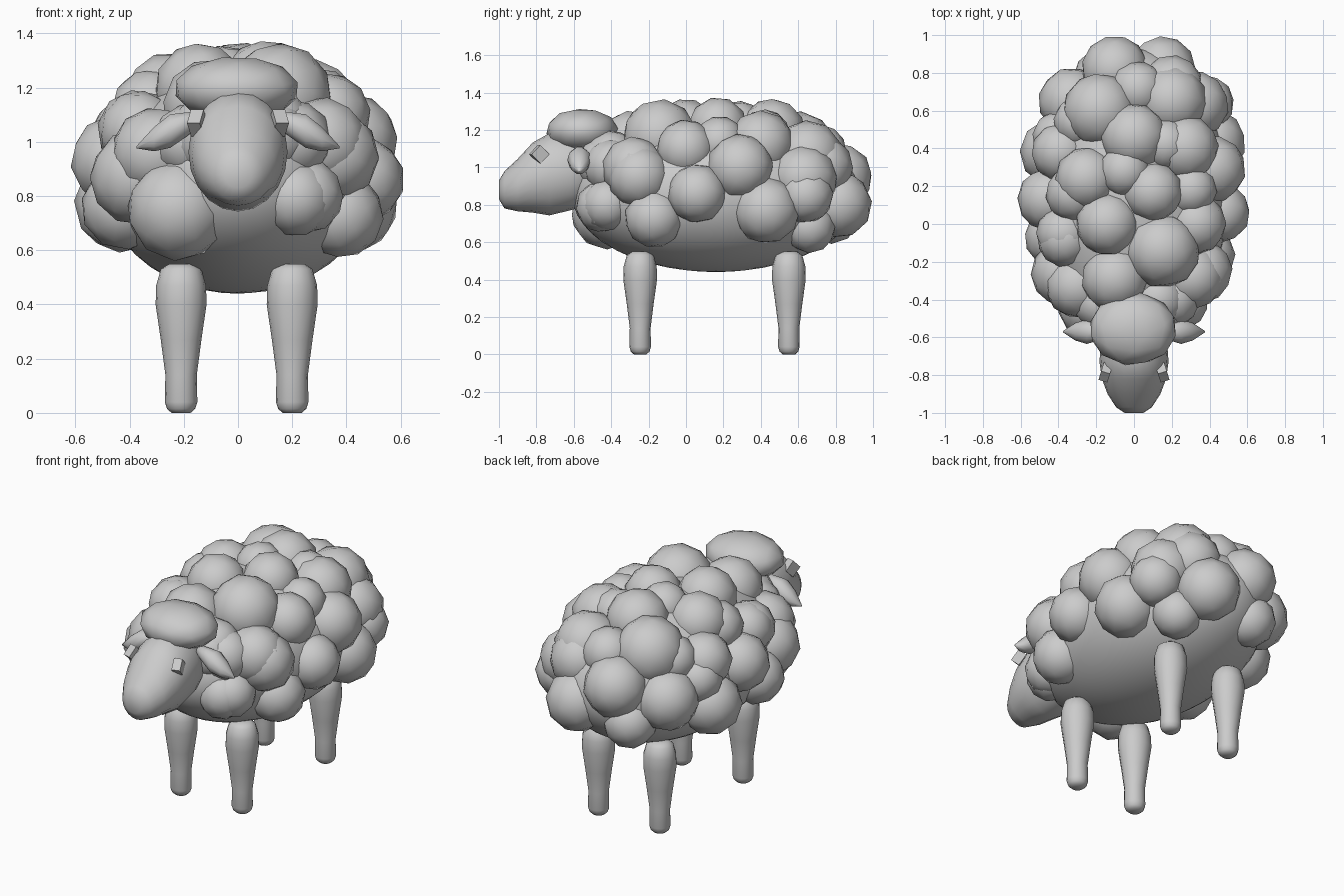
import bpy, bmesh, math, random
from mathutils import Vector, Euler, Matrix

random.seed(4)
cube = bpy.data.objects.get("Cube")
if cube:
    bpy.data.objects.remove(cube, do_unlink=True)

wool_grey = bpy.data.materials.new("wool grey")
wool_grey.use_nodes = True
wool_grey.diffuse_color = (0.6, 0.6, 0.6, 1)
wool_grey.node_tree.nodes["Principled BSDF"].inputs["Base Color"].default_value = (0.6, 0.6, 0.6, 1)


def finish(bm, name, smooth=True):
    """Turn a bmesh into a named object with the single material."""
    bmesh.ops.recalc_face_normals(bm, faces=bm.faces)
    for face in bm.faces:
        face.smooth = smooth
    mesh = bpy.data.meshes.new(name)
    bm.to_mesh(mesh)
    bm.free()
    mesh.materials.append(wool_grey)
    obj = bpy.data.objects.new(name, mesh)
    bpy.context.collection.objects.link(obj)
    return obj


def ellipsoid(name, centre, radii, detail, turn=(0, 0, 0)):
    bm = bmesh.new()
    bmesh.ops.create_icosphere(bm, subdivisions=detail, radius=1)
    matrix = Matrix.Translation(centre) @ Matrix.Diagonal((*radii, 1)) @ Euler(turn).to_matrix().to_4x4()
    bm.transform(matrix)
    return finish(bm, name)


def loft(name, rings, u, v, sides):
    """Skin elliptical rings, each given as centre, radius along u, radius along v."""
    bm = bmesh.new()
    u, v = Vector(u), Vector(v)
    loops = []
    for centre, ru, rv in rings:
        angles = [math.tau * i / sides for i in range(sides)]
        loops.append([bm.verts.new(Vector(centre) + u * ru * math.cos(a) + v * rv * math.sin(a))
                      for a in angles])
    for low, high in zip(loops, loops[1:]):
        for i in range(sides):
            j = (i + 1) % sides
            bm.faces.new((low[i], low[j], high[j], high[i]))
    bm.faces.new(loops[0])
    bm.faces.new(loops[-1])
    return finish(bm, name)


# Body core
ellipsoid("body", (0, 0.16, 0.855), (0.5, 0.77, 0.415), 4)

# Wool tufts sit on an inner shell; the missing coordinate is solved from it
SHELL_CENTRE = Vector((0, 0.16, 0.85))
SHELL = Vector((0.46, 0.7, 0.375))


def tuft(name, axis, sign, a, b, radius):
    place = Vector((a, b, b))
    if axis == 0:
        place = Vector((0, a, b))
    elif axis == 1:
        place = Vector((a, 0, b))
    rest = 1 - sum(((place[k] - SHELL_CENTRE[k]) / SHELL[k]) ** 2 for k in range(3) if k != axis)
    place[axis] = SHELL_CENTRE[axis] + sign * SHELL[axis] * math.sqrt(max(rest, 0))
    turn = [random.uniform(0, math.tau) for _ in range(3)]
    ellipsoid(name, place, (radius, radius, radius), 2, turn)


# x, y, radius
back_tufts = [
    (.2, .65, .19), (-.18, .6, .2), (-.37, .66, .13), (.38, .64, .15),
    (-.4, .46, .14), (0, .46, .18), (.27, .4, .18), (.1, .17, .16), (-.25, .24, .17),
    (-.14, 0, .17), (.15, -.14, .2), (-.37, -.05, .15), (.33, 0, .16), (-.1, -.29, .18),
    (-.3, -.33, .17), (.31, -.28, .17), (.2, -.4, .15), (.3, .18, .14), (-.05, .28, .14),
]
# y, z, radius
left_tufts = [
    (-.02, 1.1, .13), (.06, .86, .16), (.29, 1, .18), (.43, .77, .18), (.63, .94, .18),
    (.42, 1.17, .14), (-.17, .73, .16), (-.25, .95, .17), (-.45, .79, .14),
    (-.4, 1.05, .15), (.66, .68, .14),
]
right_tufts = [
    (.54, 1.06, .14), (.38, .77, .18), (.13, .93, .17), (-.07, .76, .16), (-.08, 1.04, .15),
    (.65, .87, .18), (.38, 1.02, .16), (-.26, .87, .18), (-.42, 1, .14), (.16, 1.12, .15),
]
# x, z, radius
chest_tufts = [(-.22, .75, .19), (.25, .8, .14), (-.1, 1.02, .16), (.12, 1.02, .15)]
rump_tufts = [(-.1, .95, .18), (.15, .8, .18), (-.17, .74, .15), (.2, 1, .17), (.02, 1.08, .15)]

for name, axis, sign, places in (
        ("back_tuft", 2, 1, back_tufts), ("left_tuft", 0, 1, left_tufts),
        ("right_tuft", 0, -1, right_tufts), ("chest_tuft", 1, -1, chest_tufts),
        ("rump_tuft", 1, 1, rump_tufts)):
    for spot in places:
        tuft(name, axis, sign, *spot)

# Head: egg shape narrowing to the muzzle (y, z, half width, half height)
head = [(-1, .88, .05, .05), (-.97, .88, .095, .1), (-.9, .905, .14, .14), (-.82, .945, .17, .187),
        (-.73, .963, .183, .22), (-.62, .975, .175, .205), (-.45, .98, .13, .16)]
loft("head", [((0, y, z), w, h) for y, z, w, h in head], (1, 0, 0), (0, 0, 1), 20)

# Woolly forelock
ellipsoid("forelock", (-.005, -.555, 1.195), (.235, .195, .12), 2, (0.3, 0.2, 0.5))

# Ears and eyes on both sides
ear = [(.14, 1.085, .03), (.2, 1.06, .05), (.25, 1.04, .065), (.31, 1.01, .047), (.375, .98, .004)]
for side, label in ((1, "left"), (-1, "right")):
    loft(label + "_ear", [((side * x, -.57, z), r, r) for x, z, r in ear], (0, 1, 0), (0, 0, 1), 10)
    bm = bmesh.new()
    bmesh.ops.create_cube(bm, size=.07)
    bm.transform(Matrix.Translation((side * .15, -.785, 1.07)) @
                 Euler((.8, 0, side * .3)).to_matrix().to_4x4() @ Matrix.Diagonal((.7, 1, 1, 1)))
    finish(bm, label + "_eye", smooth=False)

# Legs (height, radius)
leg = [(0, .035), (.015, .052), (.04, .06), (.14, .058), (.27, .075), (.4, .094), (.47, .092),
       (.53, .075), (.55, .045)]
for x, side in ((.2, "left"), (-.21, "right")):
    for y, end in ((-.245, "front"), (.55, "rear")):
        loft(f"{end}_{side}_leg", [((x, y, z), r, r * .96) for z, r in leg], (1, 0, 0), (0, 1, 0), 16)
